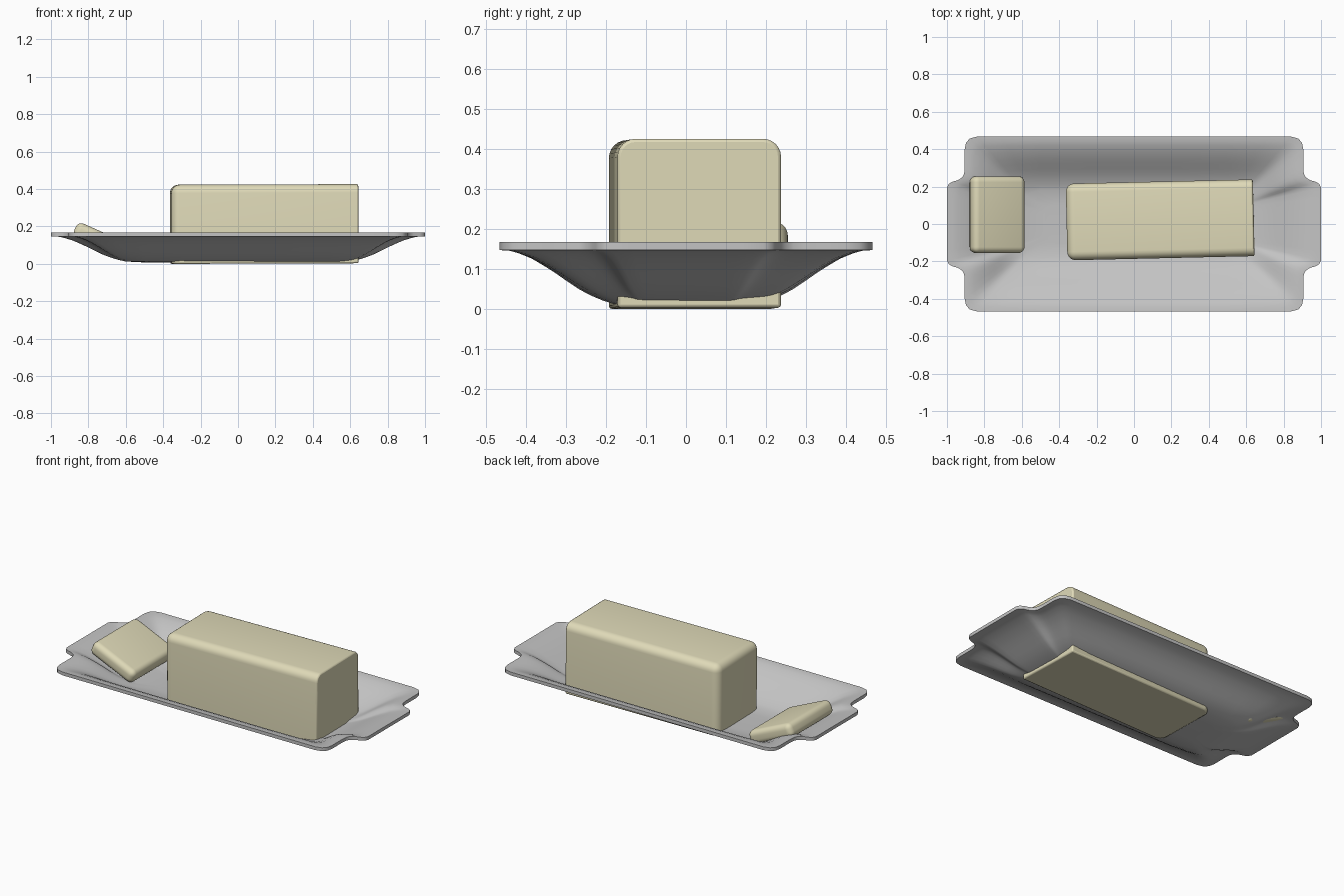
import bpy, bmesh, math
from mathutils import Vector, Matrix

if "Cube" in bpy.data.objects:
    bpy.data.objects.remove(bpy.data.objects["Cube"], do_unlink=True)


def material(name, rgb):
    m = bpy.data.materials.new(name)
    m.use_nodes = True
    m.diffuse_color = (*rgb, 1)
    m.node_tree.nodes["Principled BSDF"].inputs["Base Color"].default_value = (*rgb, 1)
    return m


grey = material("plate grey", (0.55, 0.55, 0.55))
cream = material("butter cream", (0.74, 0.70, 0.48))


def finish(bm, name, mat, angle=40):
    bmesh.ops.recalc_face_normals(bm, faces=bm.faces)
    me = bpy.data.meshes.new(name)
    bm.to_mesh(me)
    bm.free()
    ob = bpy.data.objects.new(name, me)
    bpy.context.collection.objects.link(ob)
    me.materials.append(mat)
    bpy.ops.object.select_all(action='DESELECT')
    ob.select_set(True)
    bpy.context.view_layer.objects.active = ob
    bpy.ops.object.shade_smooth_by_angle(angle=math.radians(angle))
    return ob


# Plate outline: one quarter with the notched corner, then mirrored
quarter = [(1, 0), (1, .07), (1, .14), (1, .195), (.99, .215), (.97, .226),
           (.94, .235), (.918, .25), (.908, .27), (.905, .3), (.905, .35),
           (.905, .40), (.898, .435), (.878, .457), (.84, .467),
           (.7, .467), (.5, .467), (.25, .467), (0, .467)]
half = quarter + [(-x, y) for x, y in quarter[-2::-1]]
outline = half + [(x, -y) for x, y in half[-2:0:-1]]


def floor_point(p):
    # Matching point on the rounded rectangle of the flat floor
    c = Vector((max(-.5, min(.5, p.x)), max(-.08, min(.08, p.y))))
    return c + (p - c).normalized() * .1


# Plate wall: (share of the way from rim to floor, height of the underside)
wall = [(0, .147), (.08, .146), (.16, .14), (.28, .126), (.41, .104), (.5, .087),
        (.6, .067), (.7, .048), (.8, .033), (.9, .021), (1, .012)]
bm = bmesh.new()


def ring(s, z):
    pts = [Vector(p) for p in outline]
    return [bm.verts.new((*p.lerp(floor_point(p), s), z)) for p in pts]


under = [ring(s, z) for s, z in wall]
upper = [ring(s, z + .02 - .008 * s) for s, z in wall]
loops = under[::-1] + upper
for a, b in zip(loops, loops[1:]):
    for i in range(len(a)):
        j = (i + 1) % len(a)
        bm.faces.new((a[i], a[j], b[j], b[i]))
# Flat floor, with the underside very slightly dished downwards
for r, z in ((under[-1], .006), (upper[-1], .02)):
    inner = [bm.verts.new((v.co.x * .8, v.co.y * .6, z)) for v in r]
    for i in range(len(r)):
        j = (i + 1) % len(r)
        bm.faces.new((r[i], r[j], inner[j], inner[i]))
    bm.faces.new(inner)
finish(bm, "plate", grey)


def butter(name, size, radius, keep, matrix):
    # Box whose chosen edges are rounded
    bm = bmesh.new()
    bmesh.ops.create_cube(bm, size=1)
    bmesh.ops.scale(bm, vec=size, verts=bm.verts)
    edges = [e for e in bm.edges if keep((e.verts[0].co + e.verts[1].co) / 2)]
    bmesh.ops.bevel(bm, geom=edges, offset=radius, segments=6, profile=.5,
                    affect='EDGES', clamp_overlap=True)
    bm.transform(matrix)
    return finish(bm, name, cream)


# Main stick: cut square at +x and underneath, rounded elsewhere
stick = butter("butter_stick", (1.0, .41, .423), .045,
               lambda m: m.x < .4 and m.z > -.2,
               Matrix.Translation((.14, .022, .2125))
               @ Matrix.Rotation(math.radians(1.3), 4, 'Z')
               @ Matrix.Rotation(math.radians(-.2), 4, 'Y'))
bev = stick.modifiers.new("cut edge softening", 'BEVEL')
bev.width = .008
bev.segments = 2
bev.limit_method = 'ANGLE'
bev.angle_limit = math.radians(60)

# Cut slice leaning on the -x wall
butter("butter_slice", (.305, .41, .085), .032, lambda m: True,
       Matrix.Translation((-.732, .05, .126))
       @ Matrix.Rotation(math.radians(24), 4, 'Y'))
